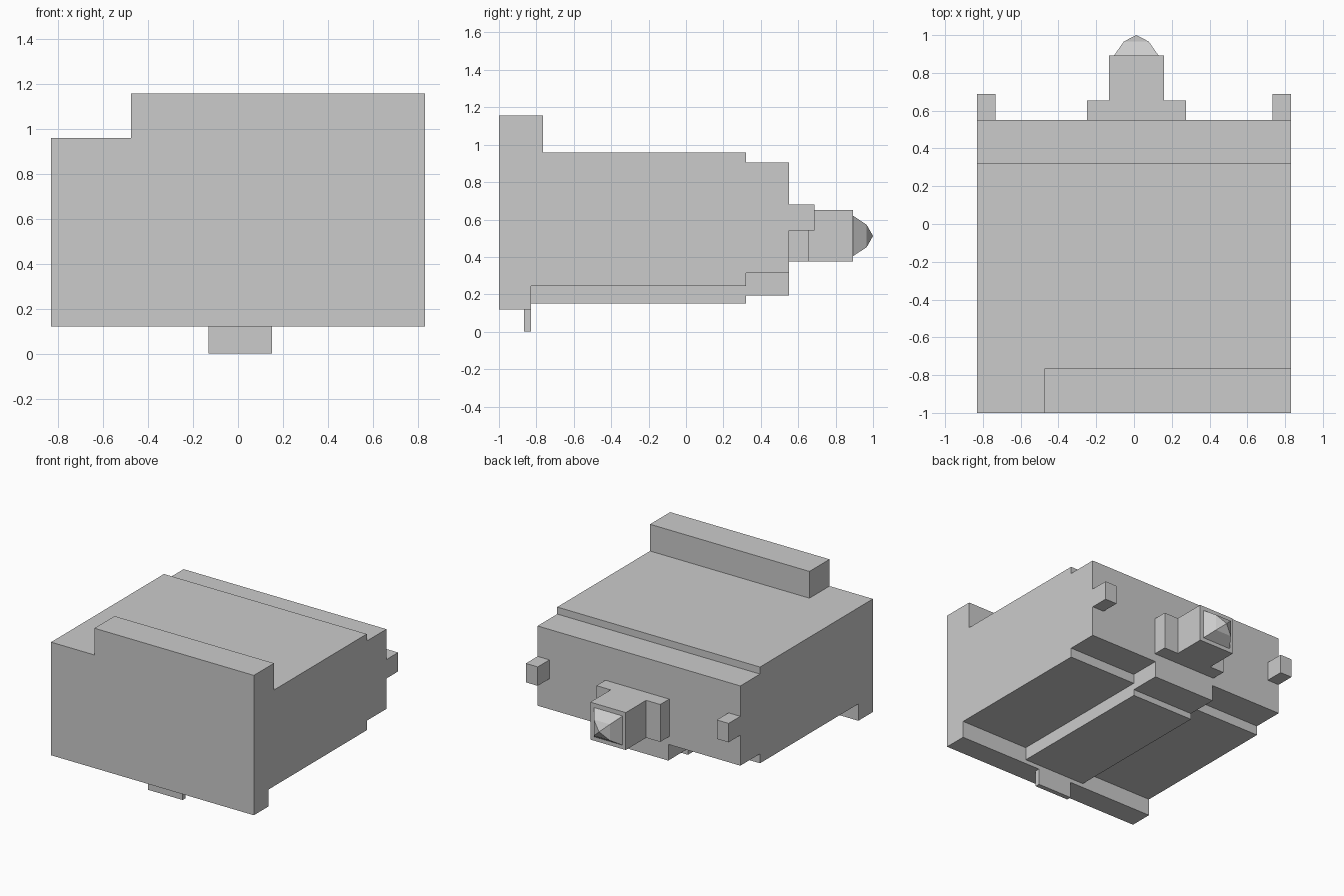
import bpy
import bmesh
from mathutils import Vector

cube = bpy.data.objects.get("Cube")
if cube:
    bpy.data.objects.remove(cube, do_unlink=True)

grey = bpy.data.materials.new("light_grey")
grey.use_nodes = True
colour = (0.6, 0.6, 0.6, 1)
grey.diffuse_color = colour
grey.node_tree.nodes["Principled BSDF"].inputs["Base Color"].default_value = colour


def finish(name, bm):
    bmesh.ops.recalc_face_normals(bm, faces=bm.faces)
    mesh = bpy.data.meshes.new(name)
    bm.to_mesh(mesh)
    bm.free()
    mesh.materials.append(grey)
    obj = bpy.data.objects.new(name, mesh)
    bpy.context.collection.objects.link(obj)
    return obj


def extrude(name, profile, x0, x1):
    """Side profile of (y, z) points pulled across from x0 to x1."""
    bm = bmesh.new()
    face = bm.faces.new([bm.verts.new((x0, y, z)) for y, z in profile])
    pulled = bmesh.ops.extrude_face_region(bm, geom=[face])["geom"]
    verts = [v for v in pulled if isinstance(v, bmesh.types.BMVert)]
    bmesh.ops.translate(bm, verts=verts, vec=Vector((x1 - x0, 0, 0)))
    return finish(name, bm)


def box(name, x, y, z):
    profile = [(y[0], z[0]), (y[1], z[0]), (y[1], z[1]), (y[0], z[1])]
    return extrude(name, profile, *x)


FRONT, REAR, STEP, LIP = -1, 0.55, 0.32, -0.83
HALF = 0.83

# Main housing with front lip and stepped rear
extrude("housing", [(FRONT, 0.12), (LIP, 0.12), (LIP, 0.245), (STEP, 0.245),
                    (STEP, 0.315), (REAR, 0.315), (REAR, 0.905), (STEP, 0.905),
                    (STEP, 0.957), (FRONT, 0.957)], -HALF, HALF)

# Raised keel along the underside
extrude("keel", [(LIP, 0.15), (STEP, 0.15), (STEP, 0.195), (REAR, 0.195),
                 (REAR, 0.315), (STEP, 0.315), (STEP, 0.245), (LIP, 0.245)],
        -0.24, 0.27)

# Offset ridge on top and small tab below
box("top_ridge", (-0.475, HALF), (FRONT, -0.765), (0.957, 1.155))
box("bottom_tab", (-0.13, 0.152), (-0.865, LIP), (0, 0.12))

# Rear pegs, one on each side
for side, name in ((1, "left_peg"), (-1, "right_peg")):
    box(name, sorted((side * 0.733, side * HALF)), (REAR, 0.687), (0.54, 0.68))

# Rear connector: wide flange and projecting neck
box("connector_flange", (-0.248, 0.275), (REAR, 0.655), (0.375, 0.652))
box("connector_neck", (-0.132, 0.158), (0.655, 0.893), (0.375, 0.652))

# Faceted tip: two shrinking square rings closing to a point
bm = bmesh.new()
cx, cz = 0.012, 0.512
rings = []
for half_x, half_z, y in ((0.117, 0.108, 0.893), (0.066, 0.06, 0.966)):
    rings.append([bm.verts.new((cx + sx * half_x, y, cz + sz * half_z))
                  for sx, sz in ((-1, -1), (1, -1), (1, 1), (-1, 1))])
apex = bm.verts.new((cx, 1, cz))
base, upper = rings
bm.faces.new(base)
for i in range(4):
    j = (i + 1) % 4
    bm.faces.new((base[i], base[j], upper[j], upper[i]))
    bm.faces.new((upper[i], upper[j], apex))
finish("connector_tip", bm)
